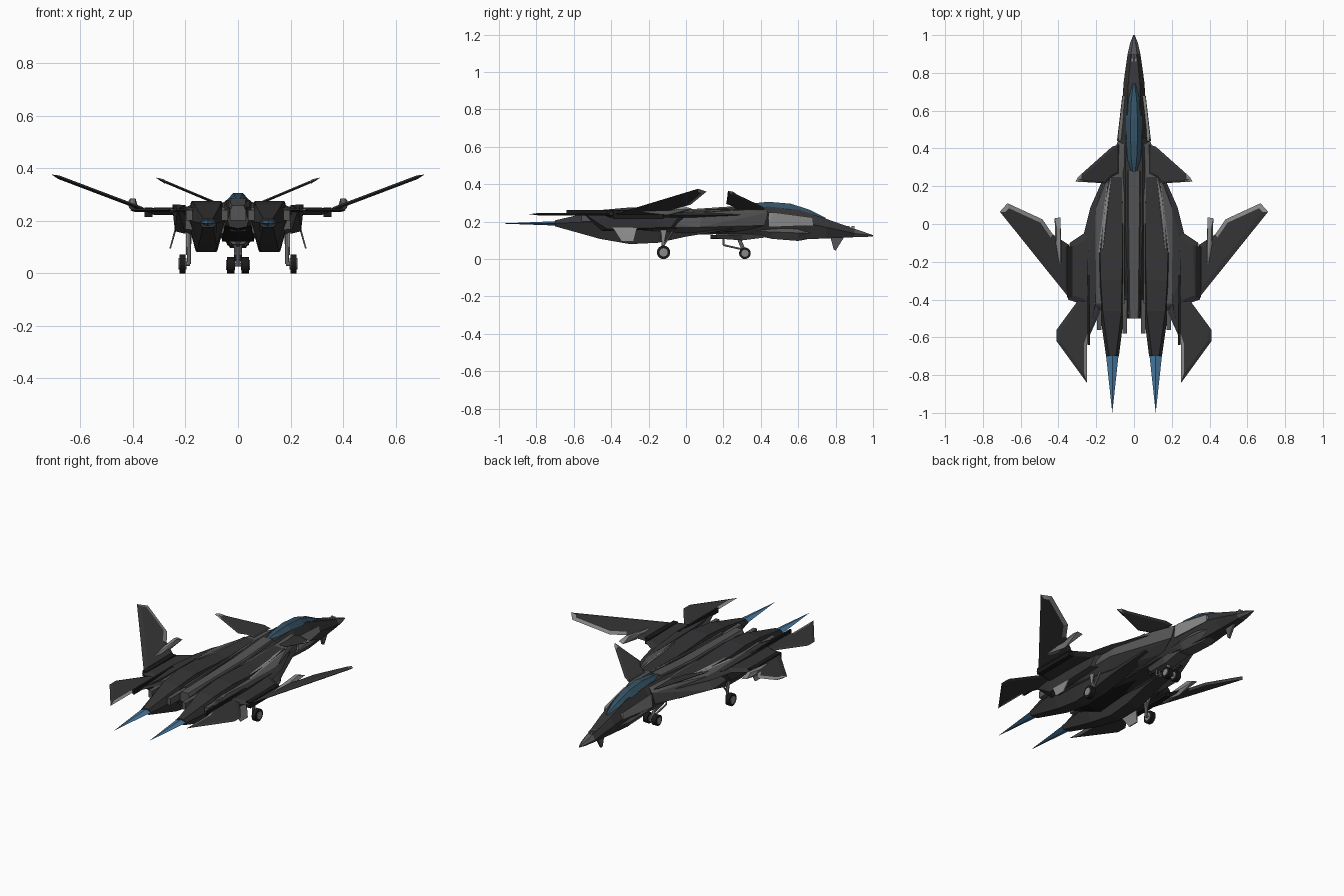
import bpy, bmesh, math
from mathutils import Vector


def material(name, r, g, b):
    m = bpy.data.materials.new(name)
    m.diffuse_color = (r, g, b, 1)
    return m


DARK = material("dark_hull", .035, .035, .037)
MID = material("mid_grey", .09, .09, .09)
LIGHT = material("light_grey", .25, .25, .25)
GLASS = material("canopy_blue", .035, .085, .13)
FLAME = material("exhaust_blue", .06, .18, .33)
BLACK = material("rubber", .01, .01, .01)


def finish(name, bm, mats, mirror=False):
    bmesh.ops.recalc_face_normals(bm, faces=bm.faces)
    me = bpy.data.meshes.new(name)
    bm.to_mesh(me)
    bm.free()
    for m in mats:
        me.materials.append(m)
    ob = bpy.data.objects.new(name, me)
    bpy.context.collection.objects.link(ob)
    if mirror:
        ob.modifiers.new("Mirror", 'MIRROR').use_mirror_merge = False
    return ob


def loft(name, sections, mat, mirror=False):
    """Hexagonal rings: (x centre, y, top w, top z, mid w, mid z, bottom w, bottom z)."""
    bm = bmesh.new()
    rings = []
    for c, y, tw, tz, w, mz, bw, bz in sections:
        pts = [(c - tw, tz), (c + tw, tz), (c + w, mz), (c + bw, bz), (c - bw, bz), (c - w, mz)]
        rings.append([bm.verts.new((x, y, z)) for x, z in pts])
    for a, b in zip(rings, rings[1:]):
        for i in range(6):
            j = (i + 1) % 6
            bm.faces.new((a[i], a[j], b[j], b[i]))
    bm.faces.new(rings[0])
    bm.faces.new(rings[-1][::-1])
    return finish(name, bm, [mat], mirror)


def hull(name, pts, mat, mirror=True):
    bm = bmesh.new()
    for p in pts:
        bm.verts.new(p)
    bmesh.ops.convex_hull(bm, input=bm.verts)
    bmesh.ops.delete(bm, geom=[v for v in bm.verts if not v.link_faces], context='VERTS')
    bmesh.ops.dissolve_limit(bm, angle_limit=.01, verts=bm.verts, edges=bm.edges)
    return finish(name, bm, [mat], mirror)


def box(name, x0, x1, y0, y1, z0, z1, mat, mirror=True):
    return hull(name, [(x, y, z) for x in (x0, x1) for y in (y0, y1) for z in (z0, z1)], mat, mirror)


def plate(name, outline, zfun, width, thick, light=()):
    """Blade with bevelled rim; rim faces on the listed edges are light."""
    bm = bmesh.new()
    n = len(outline)
    for flip in (False, True):
        vs = [bm.verts.new((x, y, zfun(x))) for x, y in outline]
        face = bm.faces.new(vs)
        face.normal_update()
        if (face.normal.z < 0) != flip:
            face.normal_flip()
        bmesh.ops.inset_individual(bm, faces=[face], thickness=width, depth=thick, use_even_offset=True)
        for i in light:
            for f in bm.faces:
                if len(f.verts) == 4 and vs[i] in f.verts and vs[(i + 1) % n] in f.verts:
                    f.material_index = 1
    bmesh.ops.remove_doubles(bm, verts=bm.verts, dist=1e-5)
    return finish(name, bm, [DARK, LIGHT], True)


def rod(name, a, b, r, mat, sides=8, mirror=True):
    a, b = Vector(a), Vector(b)
    bm = bmesh.new()
    bmesh.ops.create_cone(bm, cap_ends=True, segments=sides, radius1=r, radius2=r, depth=(b - a).length)
    rot = (b - a).to_track_quat('Z', 'Y')
    for v in bm.verts:
        v.co = rot @ v.co + (a + b) / 2
    return finish(name, bm, [mat], mirror)


def wheel(name, x, y, r, w):
    rod(name + "_tyre", (x - w / 2, y, r), (x + w / 2, y, r), r, BLACK, 18)
    rod(name + "_hub", (x - w / 2 - .003, y, r), (x + w / 2 + .003, y, r), r * .62, LIGHT, 14)


# Fuselage, nose and spine
loft("fuselage", [
    (0, .90, .016, .162, .034, .137, .02, .117), (0, .75, .03, .215, .055, .17, .03, .11),
    (0, .60, .036, .265, .065, .20, .04, .105), (0, .45, .042, .28, .08, .22, .04, .12),
    (0, .27, .045, .278, .11, .225, .05, .135), (0, 0, .045, .255, .11, .21, .05, .13),
    (0, -.3, .035, .25, .06, .20, .04, .13), (0, -.48, .03, .24, .04, .20, .03, .16)], DARK)
loft("nose_cone", [(0, 1.0, .002, .128, .004, .126, .002, .122), (0, .96, .008, .142, .02, .131, .01, .118),
                   (0, .90, .016, .162, .034, .137, .02, .117)], MID)
loft("spine", [(0, .28, .03, .284, .04, .27, .04, .22), (0, .0, .028, .265, .036, .25, .036, .2),
               (0, -.5, .022, .257, .03, .24, .03, .2)], MID)
loft("canopy", [(0, .745, .003, .222, .008, .215, .005, .2), (0, .66, .014, .264, .034, .24, .03, .2),
                (0, .56, .018, .296, .042, .265, .04, .22), (0, .44, .018, .306, .043, .278, .04, .22),
                (0, .34, .014, .296, .036, .277, .03, .22), (0, .26, .004, .281, .01, .275, .01, .22)], GLASS)
loft("chin_pod", [(0, .71, .03, .16, .04, .135, .012, .118), (0, .60, .05, .17, .062, .14, .03, .097),
                  (0, .46, .05, .17, .066, .145, .035, .108), (0, .34, .04, .17, .05, .15, .03, .135)], MID)
hull("cheek_panel", [(.061, .68, .222), (.062, .68, .18), (.082, .44, .25), (.09, .44, .17),
                     (.03, .44, .21), (.03, .68, .2), (.084, .47, .25)], LIGHT)
hull("nose_fin", [(s * .006, y, z) for s in (-1, 1) for y, z in ((.85, .125), (.77, .125), (.80, .045), (.79, .05))],
     MID, False)
for i, y in enumerate((.86, .885)):
    box(f"nose_sensor_{i}", .004, .012, y, y + .015, .16, .176, LIGHT)

# Intake trunks, engine nacelles and exhaust
hull("intake_trunk", [(.05, .42, .27), (.085, .44, .25), (.09, .42, .18), (.12, .30, .262), (.125, .28, .175),
                      (.05, .3, .15), (.04, .0, .13), (.2, .09, .25), (.225, .07, .17), (.17, 0, .14),
                      (.05, -.42, .25), (.23, -.42, .25), (.22, -.42, .17), (.05, -.42, .15)], MID)
loft("nacelle", [
    (.10, .25, .035, .266, .045, .21, .03, .16), (.112, 0, .052, .262, .07, .20, .04, .12),
    (.12, -.15, .06, .268, .072, .20, .042, .087), (.12, -.3, .056, .276, .072, .20, .036, .08),
    (.116, -.46, .05, .262, .066, .20, .034, .108), (.114, -.70, .018, .207, .034, .192, .02, .175)], DARK, True)
hull("nacelle_top_strip", [(.12, .26, .266), (.14, .24, .262), (.165, -.13, .27), (.19, -.16, .255),
                           (.12, .2, .25), (.165, -.16, .25)], LIGHT)
hull("exhaust_flame", [(.078, -.66, .192), (.152, -.66, .192), (.115, -.66, .204), (.115, -.66, .178),
                       (.115, -1.0, .19)], FLAME)
for i, (x, y) in enumerate(((.05, -.58), (.185, -.56))):
    box(f"nozzle_block_{i}", x - .012, x + .012, y, -.4, .20, .24, MID)
hull("belly_fairing", [(.0, .02, .13), (.05, .02, .14), (.0, -.35, .12), (.06, -.35, .12), (.0, -.5, .17),
                       (.06, 0, .2), (.05, -.5, .18)], BLACK)

# Wing glove, side rails and hinge
plate("wing_glove", [(.09, .38), (.15, .27), (.23, .09), (.265, -.05), (.34, -.10), (.35, -.40), (.29, -.42),
                     (.15, -.48), (.06, -.3)], lambda x: .236, .03, .014)
hull("side_rail", [(.205, .02, .25), (.235, -.02, .25), (.21, -.05, .16), (.24, -.08, .17), (.20, -.4, .26),
                   (.25, -.28, .262), (.25, -.42, .25), (.24, -.42, .16), (.20, -.45, .15), (.23, -.55, .245)], DARK)
box("wing_hinge", .325, .355, -.39, -.12, .215, .25, BLACK)

# Forward swept wings, canards and tailplanes
plate("outer_wing", [(.345, -.39), (.71, .065), (.67, .11), (.485, .025), (.43, -.055), (.345, -.11)],
      lambda x: .236 + .14 * (x - .34) / .37, .022, .007, (1, 2, 3))
hull("wing_pylon", [(.39, .035, .262), (.42, .03, .27), (.38, -.23, .25), (.415, -.24, .25), (.39, -.02, .285),
                    (.41, -.02, .285), (.39, -.2, .268), (.40, -.1, .235)], LIGHT)
plate("canard", [(.08, .42), (.115, .41), (.295, .25), (.31, .225), (.15, .215), (.12, .25), (.08, .27)],
      lambda x: .28 + .08 * (x - .115) / .19, .012, .005, (2,))
hull("canard_tip", [(.272, .27, .347), (.295, .25, .361), (.31, .225, .364), (.268, .221, .345),
                    (.28, .245, .357), (.28, .245, .342)], LIGHT)
plate("tailplane", [(.18, -.36), (.30, -.41), (.41, -.56), (.41, -.62), (.25, -.84), (.25, -.64),
                    (.23, -.58), (.18, -.47)], lambda x: .24, .016, .006, (4, 5))
box("tail_rail", .234, .246, -.64, -.27, .235, .262, BLACK)
hull("lower_fin", [(x + d, y, z) for d in (-.003, .003) for x, y, z in
                   ((.235, -.40, .18), (.235, -.26, .175), (.258, -.28, .095), (.258, -.345, .095))], LIGHT)

# Gun pod under the belly
loft("gun_pod", [(0, .42, .03, .16, .045, .135, .035, .115), (0, .30, .035, .16, .05, .13, .03, .10),
                 (0, .16, .03, .15, .04, .125, .02, .11)], MID)
rod("gun_barrel", (0, .2, .118), (0, .13, .118), .01, DARK, 8, False)

# Main landing gear
wheel("main_wheel", .211, -.12, .036, .024)
rod("main_strut", (.186, -.12, .036), (.186, -.13, .19), .008, LIGHT)
rod("main_axle", (.182, -.12, .036), (.21, -.12, .036), .008, LIGHT)
rod("main_brace", (.186, -.122, .07), (.18, -.07, .15), .005, LIGHT)
hull("main_gear_door", [(.192, -.14, .17), (.197, -.14, .17), (.192, -.10, .17), (.197, -.10, .17),
                        (.192, -.12, .07), (.197, -.12, .07)], LIGHT)

# Nose landing gear
wheel("nose_wheel", .028, .315, .031, .028)
rod("nose_axle", (-.03, .315, .032), (.03, .315, .032), .007, LIGHT, 8, False)
rod("nose_strut", (0, .315, .032), (0, .27, .14), .01, LIGHT, 8, False)
rod("nose_drag_link", (.01, .31, .05), (.01, .20, .075), .005, LIGHT)
rod("nose_drag_brace", (.01, .20, .075), (.01, .20, .13), .005, LIGHT)
